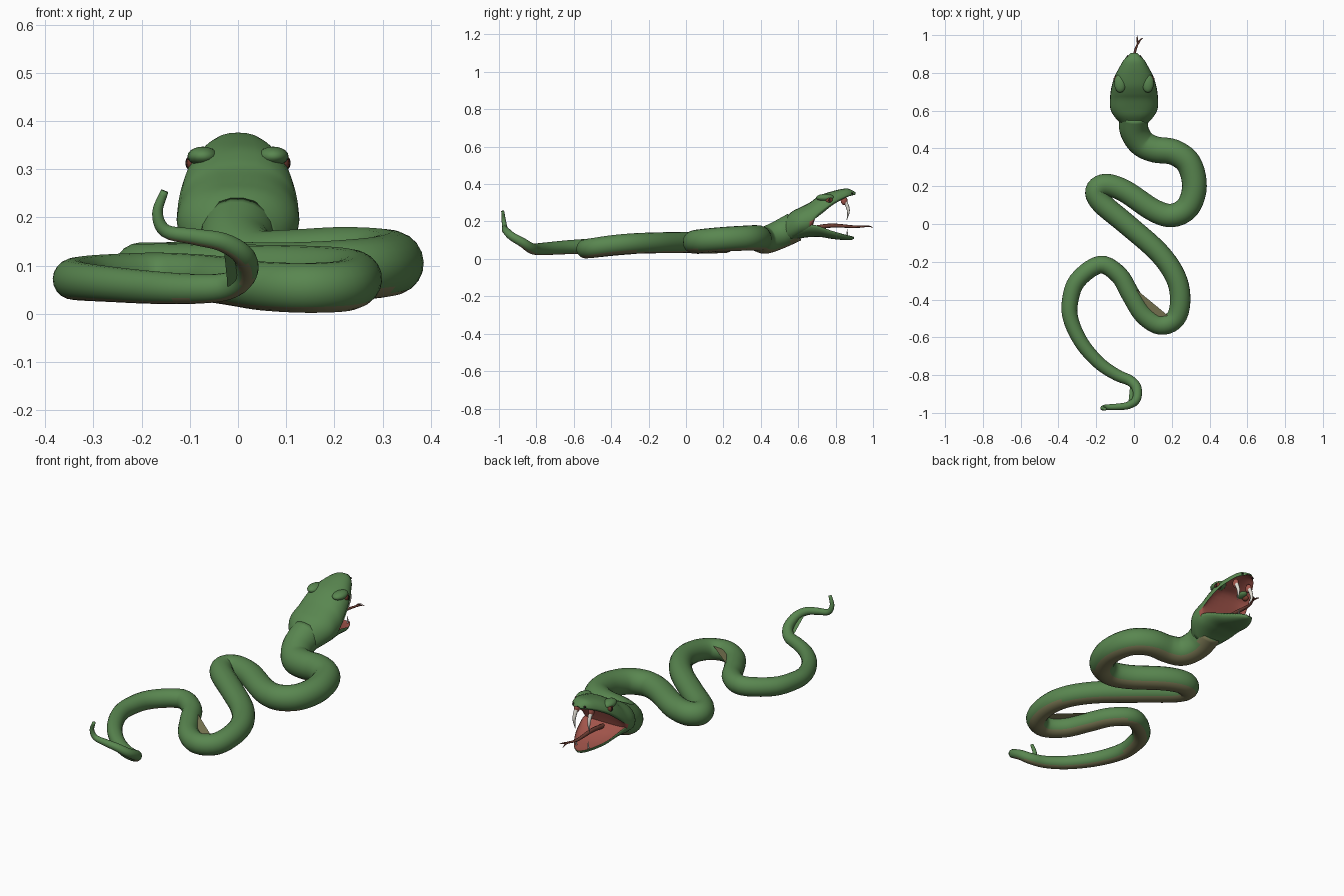
import bpy, bmesh, math
from mathutils import Vector

cube = bpy.data.objects.get("Cube")
if cube:
    bpy.data.objects.remove(cube, do_unlink=True)


def material(name, rgb):
    m = bpy.data.materials.new(name)
    m.use_nodes = True
    color = (*rgb, 1)
    m.diffuse_color = color
    m.node_tree.nodes["Principled BSDF"].inputs["Base Color"].default_value = color
    return m


green = material("scale_green", (.1, .24, .08))
tan = material("belly_tan", (.2, .19, .09))
red = material("mouth_red", (.36, .09, .07))
ivory = material("fang_ivory", (.75, .72, .65))
eye_red = material("eye_red", (.2, .05, .03))
dark = material("dark_brown", (.02, .012, .01))
tongue_red = material("tongue_red", (.16, .05, .035))


def finish(name, bm, mats, smooth=True):
    bmesh.ops.recalc_face_normals(bm, faces=bm.faces)
    mesh = bpy.data.meshes.new(name)
    bm.to_mesh(mesh)
    bm.free()
    for m in mats:
        mesh.materials.append(m)
    for p in mesh.polygons:
        p.use_smooth = smooth
    obj = bpy.data.objects.new(name, mesh)
    bpy.context.collection.objects.link(obj)
    return obj


def skin(bm, rings):
    """Bridge closed rings of points and cap both ends."""
    loops = [[bm.verts.new(p) for p in ring] for ring in rings]
    n = len(loops[0])
    for a, b in zip(loops, loops[1:]):
        for i in range(n):
            j = (i + 1) % n
            bm.faces.new((a[i], a[j], b[j], b[i]))
    bm.faces.new(loops[0])
    bm.faces.new(loops[-1])
    bmesh.ops.recalc_face_normals(bm, faces=bm.faces)


def spline(rows, steps):
    """Catmull-Rom resampling of rows of numbers."""
    rows = [Vector(r) for r in rows]
    padded = [rows[0] * 2 - rows[1]] + rows + [rows[-1] * 2 - rows[-2]]
    out = []
    for p, a, b, q in zip(padded, padded[1:], padded[2:], padded[3:]):
        for s in range(steps):
            t = s / steps
            out.append((a * 2 + (b - p) * t + (p * 2 - a * 5 + b * 4 - q) * t * t
                        + (a * 3 - p - b * 3 + q) * t ** 3) / 2)
    return out + [rows[-1]]


# Body: round sweep from the raised tail tip to the neck
path = [(-.152, -.98, .255), (-.167, -.975, .21), (-.15, -.97, .172), (-.09, -.968, .16),
        (-.03, -.96, .148), (.012, -.93, .12), (.015, -.87, .085), (-.02, -.83, .058),
        (-.09, -.8, .052), (-.18, -.74, .055), (-.27, -.64, .062), (-.33, -.52, .068),
        (-.34, -.42, .073), (-.3, -.3, .076), (-.18, -.215, .08), (-.08, -.27, .075),
        (-.02, -.37, .068), (.05, -.48, .058), (.14, -.535, .054), (.22, -.5, .058),
        (.245, -.4, .072), (.22, -.28, .082), (.13, -.15, .086), (-.04, 0, .088),
        (-.17, .11, .09), (-.2, .175, .09), (-.15, .207, .09), (-.05, .175, .09),
        (.1, .075, .088), (.2, .045, .09), (.285, .09, .096), (.32, .2, .105),
        (.29, .32, .111), (.21, .38, .112), (.11, .395, .105), (.04, .43, .102),
        (0, .5, .13), (0, .58, .17)]
girth = [(0, .008), (3, .017), (8, .031), (13, .046), (20, .054), (28, .061), (34, .07), (37, .08)]


def girth_at(i):
    for (a, ra), (b, rb) in zip(girth, girth[1:]):
        if i <= b:
            return ra + (rb - ra) * (i - a) / (b - a)
    return girth[-1][1]


STEPS, SIDES = 5, 20
points = spline(path, STEPS)
rings = []
side = Vector((1, 0, 0))
for i, p in enumerate(points):
    tangent = (points[min(i + 1, len(points) - 1)] - points[max(i - 1, 0)]).normalized()
    side = (side - tangent * side.dot(tangent)).normalized()
    up = tangent.cross(side)
    r = girth_at(i / STEPS)
    rings.append([p + (side * math.cos(a) + up * math.sin(a)) * r
                  for a in (math.tau * k / SIDES for k in range(SIDES))])
bm = bmesh.new()
skin(bm, rings)
for f in bm.faces:
    f.normal_update()
    if f.normal.z < -.72:
        f.material_index = 1
finish("body", bm, [green, tan])

# Folds of skin stretched across two bends
for name, corners, m in (("belly_fold", ((-.02, -.32, .1), (.18, -.485, .09), (.07, -.5, .075)), tan),
                         ("tail_fold", ((-.03, -.95, .14), (-.02, -.85, .045), (.03, -.9, .085)), green)):
    bm = bmesh.new()
    bm.faces.new([bm.verts.new(c) for c in corners])
    finish(name, bm, [m], False)


# Head halves: sections of (y, half width, rim height, rise above rim, drop below rim)
def head_part(name, sections, inside_sign, inside_from):
    n = 28
    rings = []
    for y, w, rim, rise, drop in spline(sections, 4):
        ring = []
        for k in range(n):
            a = math.tau * k / n
            c, s = math.cos(a), math.sin(a)
            x = math.copysign(abs(c) ** .8, c) * w
            ring.append((x, y, rim + s * (rise if s > 0 else drop)))
        rings.append(ring)
    bm = bmesh.new()
    skin(bm, rings)
    quads = [f for f in bm.faces if len(f.verts) == 4]
    for i, f in enumerate(quads):
        inside = (i % n >= n // 2) == (inside_sign < 0)
        if inside and f.calc_center_median().y > inside_from:
            f.material_index = 1
    return finish(name, bm, [green, red])


skull = [(.53, .07, .155, .065, .06), (.57, .105, .18, .075, .08), (.61, .125, .19, .085, .075),
         (.66, .127, .2, .1, .07), (.69, .125, .215, .107, 0), (.73, .118, .245, .1, -.06),
         (.78, .103, .285, .076, -.045), (.83, .077, .315, .058, -.035),
         (.87, .053, .334, .041, -.025), (.905, .018, .343, .014, -.006)]
jaw = [(.56, .09, .16, .03, .065), (.63, .118, .178, .02, .065), (.68, .117, .182, 0, .065),
       (.72, .11, .172, -.025, .055), (.78, .093, .15, -.025, .043), (.84, .063, .133, -.017, .032),
       (.88, .035, .123, -.01, .022), (.897, .012, .118, -.003, .012)]
head_part("upper_head", skull, -1, .66)
head_part("lower_jaw", jaw, 1, .64)


def ball(name, center, size, m):
    bm = bmesh.new()
    bmesh.ops.create_uvsphere(bm, u_segments=16, v_segments=10, radius=1)
    for v in bm.verts:
        v.co = Vector(c + s * q for c, s, q in zip(center, size, v.co))
    return finish(name, bm, [m])


def strand(name, pts, radii, m):
    """Tapered curve through points."""
    cu = bpy.data.curves.new(name, "CURVE")
    cu.dimensions = "3D"
    cu.bevel_depth = 1
    cu.bevel_resolution = 2
    cu.use_fill_caps = True
    sp = cu.splines.new("POLY")
    smooth = spline([(*p, r) for p, r in zip(pts, radii)], 5)
    sp.points.add(len(smooth) - 1)
    for q, s in zip(sp.points, smooth):
        q.co = (s[0], s[1], s[2], 1)
        q.radius = s[3]
    sp.use_smooth = True
    cu.materials.append(m)
    obj = bpy.data.objects.new(name, cu)
    bpy.context.collection.objects.link(obj)


# Paired eyes, brows, nostrils and fangs
for word, s in (("left", 1), ("right", -1)):
    ball(word + "_brow", (s * .073, .745, .327), (.032, .05, .02), green)
    ball(word + "_eye", (s * .091, .765, .313), (.016, .02, .018), eye_red)
    ball(word + "_pupil", (s * .104, .768, .313), (.005, .006, .012), dark)
    ball(word + "_nostril", (s * .033, .888, .35), (.006, .006, .005), dark)
    ball(word + "_fang_gum", (s * .042, .845, .312), (.014, .018, .024), red)
    strand(word + "_fang", [(s * .042, .85, .31), (s * .043, .868, .26), (s * .042, .86, .208)],
           [.011, .008, .001], ivory)
    strand(word + "_lower_fang", [(s * .035, .862, .125), (s * .034, .862, .16)], [.005, .001], ivory)

# Forked tongue
strand("tongue", [(0, .68, .165), (0, .78, .178), (.003, .9, .172), (.02, .955, .174)],
       [.012, .011, .007, .005], tongue_red)
for word, tip in (("left", (.047, .985, .172)), ("right", (.016, 1, .168))):
    mid = ((.02 + tip[0]) / 2, .975, .175)
    strand(word + "_tongue_tip", [(.02, .953, .174), mid, tip], [.005, .004, .001], tongue_red)
